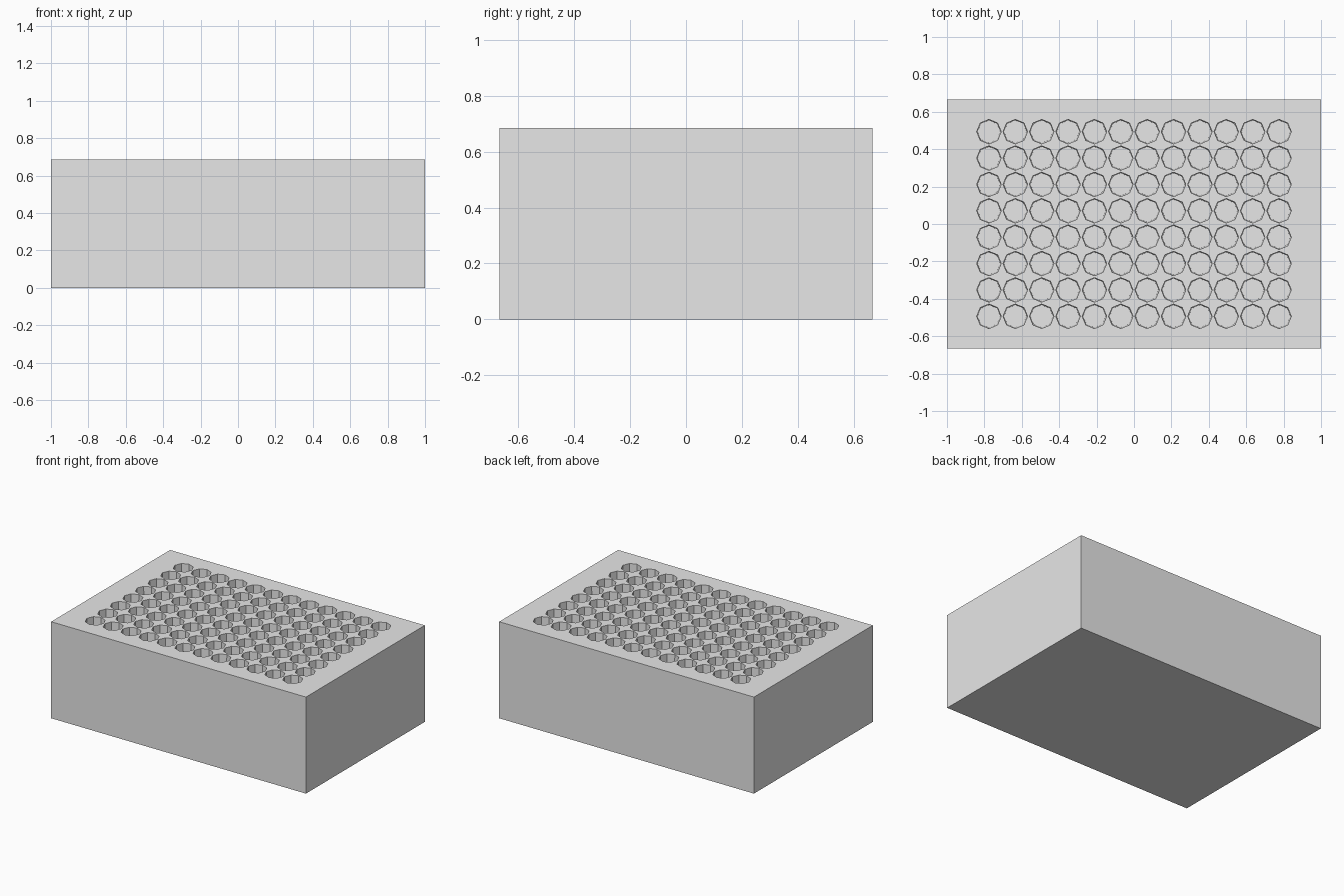
import bpy
import bmesh
import math

cube = bpy.data.objects.get("Cube")
if cube:
    bpy.data.objects.remove(cube, do_unlink=True)

LENGTH, WIDTH, HEIGHT = 2.0, 1.333, 0.685
COLUMNS, ROWS, PITCH = 12, 8, 0.141
TOP_RADIUS, FLOOR_RADIUS, DEPTH, SIDES = 0.0655, 0.0605, 0.64, 8

# Single plain grey
grey = bpy.data.materials.new("light grey")
grey.use_nodes = True
colour = (0.8, 0.8, 0.8, 1)
grey.diffuse_color = colour
grey.node_tree.nodes["Principled BSDF"].inputs["Base Color"].default_value = colour

bm = bmesh.new()


def quad(*points):
    return bm.faces.new([bm.verts.new(p) for p in points])


def ring(cx, cy, radius, z):
    """Octagon starting at its right-hand corner, counter-clockwise."""
    step = math.tau / SIDES
    return [bm.verts.new((cx + radius * math.cos(i * step),
                          cy + radius * math.sin(i * step), z))
            for i in range(SIDES)]


def well(cx, cy):
    """Tapered flat-bottomed well and the square of deck around its mouth."""
    mouth = ring(cx, cy, TOP_RADIUS, HEIGHT)
    floor = ring(cx, cy, FLOOR_RADIUS, HEIGHT - DEPTH)
    bm.faces.new(floor)
    h = PITCH / 2
    edge = []
    for i in range(SIDES):
        a = i * math.tau / SIDES
        c, s = math.cos(a), math.sin(a)
        k = h / max(abs(c), abs(s))
        edge.append(bm.verts.new((cx + k * c, cy + k * s, HEIGHT)))
    for i in range(SIDES):
        j = (i + 1) % SIDES
        bm.faces.new((mouth[i], mouth[j], floor[j], floor[i]))
        bm.faces.new((mouth[i], edge[i], edge[j], mouth[j]))


# Grid of wells
for col in range(COLUMNS):
    for row in range(ROWS):
        well((col - (COLUMNS - 1) / 2) * PITCH, (row - (ROWS - 1) / 2) * PITCH)

# Outer walls, deck border and underside
x, y = LENGTH / 2, WIDTH / 2
gx, gy = COLUMNS * PITCH / 2, ROWS * PITCH / 2
outer = [(-x, -y), (x, -y), (x, y), (-x, y)]
inner = [(-gx, -gy), (gx, -gy), (gx, gy), (-gx, gy)]
for i in range(4):
    a, b = outer[i], outer[(i + 1) % 4]
    c, d = inner[(i + 1) % 4], inner[i]
    quad((*a, 0), (*b, 0), (*b, HEIGHT), (*a, HEIGHT))
    quad((*a, HEIGHT), (*b, HEIGHT), (*c, HEIGHT), (*d, HEIGHT))
quad(*[(*p, 0) for p in reversed(outer)])

bmesh.ops.remove_doubles(bm, verts=bm.verts[:], dist=0.0005)
# Merge the coplanar deck pieces into clean larger faces
bmesh.ops.dissolve_limit(bm, angle_limit=math.radians(1), use_dissolve_boundaries=False,
                         verts=bm.verts[:],
                         edges=[e for e in bm.edges if len(e.link_faces) == 2
                                and all(f.normal.z > 0.99 for f in e.link_faces)])

mesh = bpy.data.meshes.new("well_block")
bm.to_mesh(mesh)
bm.free()
mesh.materials.append(grey)
block = bpy.data.objects.new("well_block", mesh)
bpy.context.collection.objects.link(block)
